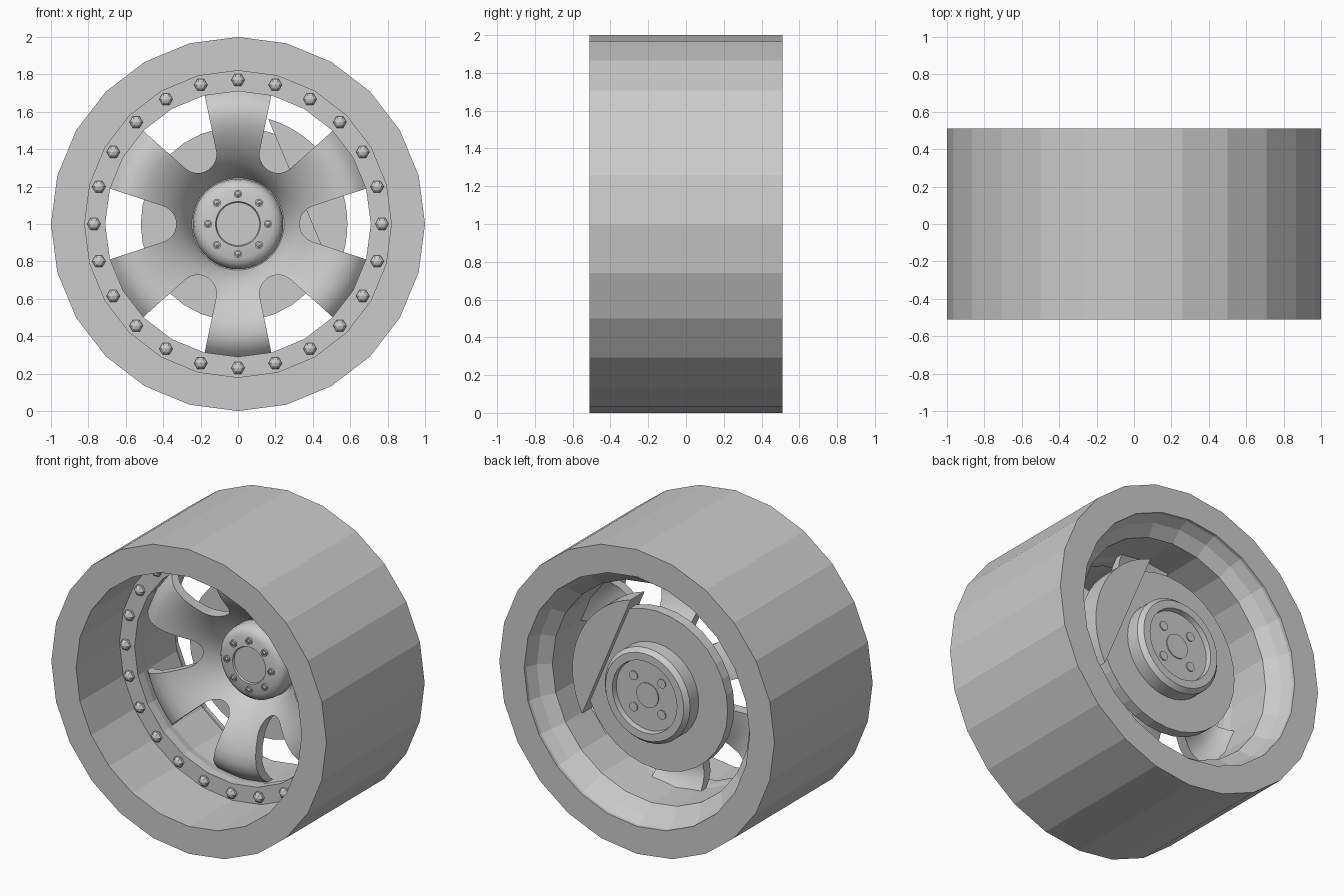
import bpy, bmesh
from math import sin, cos, tau, pi, radians
from mathutils import Matrix

if "Cube" in bpy.data.objects:
    bpy.data.objects.remove(bpy.data.objects["Cube"])

GREY = (0.6, 0.6, 0.6, 1)
mat = bpy.data.materials.new("plain_grey")
mat.use_nodes = True
mat.diffuse_color = GREY
mat.node_tree.nodes["Principled BSDF"].inputs["Base Color"].default_value = GREY


def finish(name, bm, smooth=False):
    """Turn a bmesh, modelled around the y axis, into an object standing on z = 0."""
    bmesh.ops.remove_doubles(bm, verts=bm.verts, dist=1e-5)
    bmesh.ops.recalc_face_normals(bm, faces=bm.faces)
    bmesh.ops.translate(bm, verts=bm.verts, vec=(0, 0, 1))
    mesh = bpy.data.meshes.new(name)
    bm.to_mesh(mesh)
    bm.free()
    mesh.materials.append(mat)
    obj = bpy.data.objects.new(name, mesh)
    bpy.context.collection.objects.link(obj)
    if smooth:
        smooth_shade(obj)
    return obj


def smooth_shade(obj):
    bpy.ops.object.select_all(action='DESELECT')
    obj.select_set(True)
    bpy.context.view_layer.objects.active = obj
    bpy.ops.object.shade_smooth_by_angle(angle=radians(35))


def add_lathe(bm, profile, sides, closed=True, x=0, z=0):
    """Revolve (radius, y) points around a line parallel to y."""
    rings = []
    for i in range(sides):
        a = tau * i / sides
        rings.append([bm.verts.new((x + r * cos(a), y, z + r * sin(a))) for r, y in profile])
    n = len(profile)
    for i in range(sides):
        p, q = rings[i], rings[(i + 1) % sides]
        for j in range(n if closed else n - 1):
            k = (j + 1) % n
            loop = [p[j], p[k], q[k], q[j]]
            if profile[j][0] == 0:
                loop = [p[j], p[k], q[k]]
            elif profile[k][0] == 0:
                loop = [p[j], p[k], q[j]]
            bm.faces.new(loop)


def lathe(name, profile, sides, closed=True, smooth=False):
    bm = bmesh.new()
    add_lathe(bm, profile, sides, closed)
    return finish(name, bm, smooth)


def add_prism(bm, outline, y0, y1):
    """Extrude an (x, z) outline along y."""
    front = [bm.verts.new((x, y0, z)) for x, z in outline]
    back = [bm.verts.new((x, y1, z)) for x, z in outline]
    bm.faces.new(front)
    bm.faces.new(back[::-1])
    for i in range(len(front)):
        k = (i + 1) % len(front)
        bm.faces.new((front[i], back[i], back[k], front[k]))


def around(count, radius, start=0.0):
    return [(radius * cos(start + tau * i / count), radius * sin(start + tau * i / count))
            for i in range(count)]


# Tyre and rim barrel, both faceted
lathe("tyre", [(1, -.51), (1, .51), (.82, .51), (.82, -.51)], 24)
lathe("rim_barrel", [(.825, -.06), (.71, -.06), (.71, 0), (.72, .05), (.72, .36),
                     (.79, .42), (.825, .5)], 24)

# Ring bolts with pointed six-sided heads
bm = bmesh.new()
for x, z in around(24, .77):
    add_lathe(bm, [(0, -.095), (.022, -.088), (.036, -.075), (.036, -.05)], 6, False, x, z)
finish("ring_bolts", bm)

# Dished spoke plate, windows cut out to leave six spokes
front = [(.74, .07), (.71, .04), (.68, .005), (.64, -.02), (.59, -.03), (.53, -.02),
         (.47, .005), (.41, .04), (.36, .08), (.32, .12), (.28, .17), (.25, .23)]
rear = [(.235, .27), (.3, .24), (.36, .17), (.43, .105), (.5, .06), (.58, .035),
        (.64, .045), (.69, .075), (.74, .12)]
spokes = lathe("spokes", front + rear, 72)

tip = [(.43 + .1 * cos(a), .1 * sin(a))
       for a in (radians(110) + radians(140) * i / 14 for i in range(15))]
slot = tip + [(.8, -.228), (.8, .228)]
bm = bmesh.new()
for i in range(6):
    c, s = cos(tau * i / 6), sin(tau * i / 6)
    add_prism(bm, [(u * c - v * s, u * s + v * c) for u, v in slot], -.3, .5)
cutter = finish("window_cutter", bm)
cutter.hide_render = True

cut = spokes.modifiers.new("windows", 'BOOLEAN')
cut.operation = 'DIFFERENCE'
cut.solver = 'EXACT'
cut.object = cutter
bpy.context.view_layer.update()
result = bpy.data.meshes.new_from_object(
    spokes.evaluated_get(bpy.context.evaluated_depsgraph_get()))
spokes.modifiers.clear()
spokes.data = result
bpy.data.objects.remove(cutter)
smooth_shade(spokes)

# Hub cap with a shallow centre plate and eight nuts
lathe("hub_cap", [(0, .125), (.115, .125), (.12, .115), (.185, .12), (.215, .132), (.235, .155),
                  (.242, .19), (.242, .26), (0, .26)], 48, False, True)
bm = bmesh.new()
for x, z in around(8, .16):
    add_lathe(bm, [(.022, .125), (.022, .105), (.014, .105), (.014, .112), (0, .1)],
              12, False, x, z)
finish("hub_nuts", bm)

# Brake disc
lathe("brake_disc", [(0, .24), (.52, .24), (.52, .31), (0, .31)], 32, False)

# Brake caliper, a circle segment beyond a slanted chord
arc = [(.585 * cos(a), .585 * sin(a))
       for a in (radians(-28.5) + radians(102.5) * i / 18 for i in range(19))]
bm = bmesh.new()
add_prism(bm, arc, .2, .345)
finish("brake_caliper", bm)

# Rear hub flange with a recessed face, centre boss and four studs
lathe("hub_flange", [(0, .29), (.31, .29), (.31, .40), (.285, .43), (.235, .43),
                     (.23, .395), (0, .395)], 32, False, True)
bm = bmesh.new()
add_lathe(bm, [(.08, .39), (.08, .402), (0, .402)], 24, False)
for x, z in around(4, .145, pi / 4):
    add_lathe(bm, [(.03, .39), (.03, .402), (0, .402)], 12, False, x, z)
finish("hub_studs", bm)
